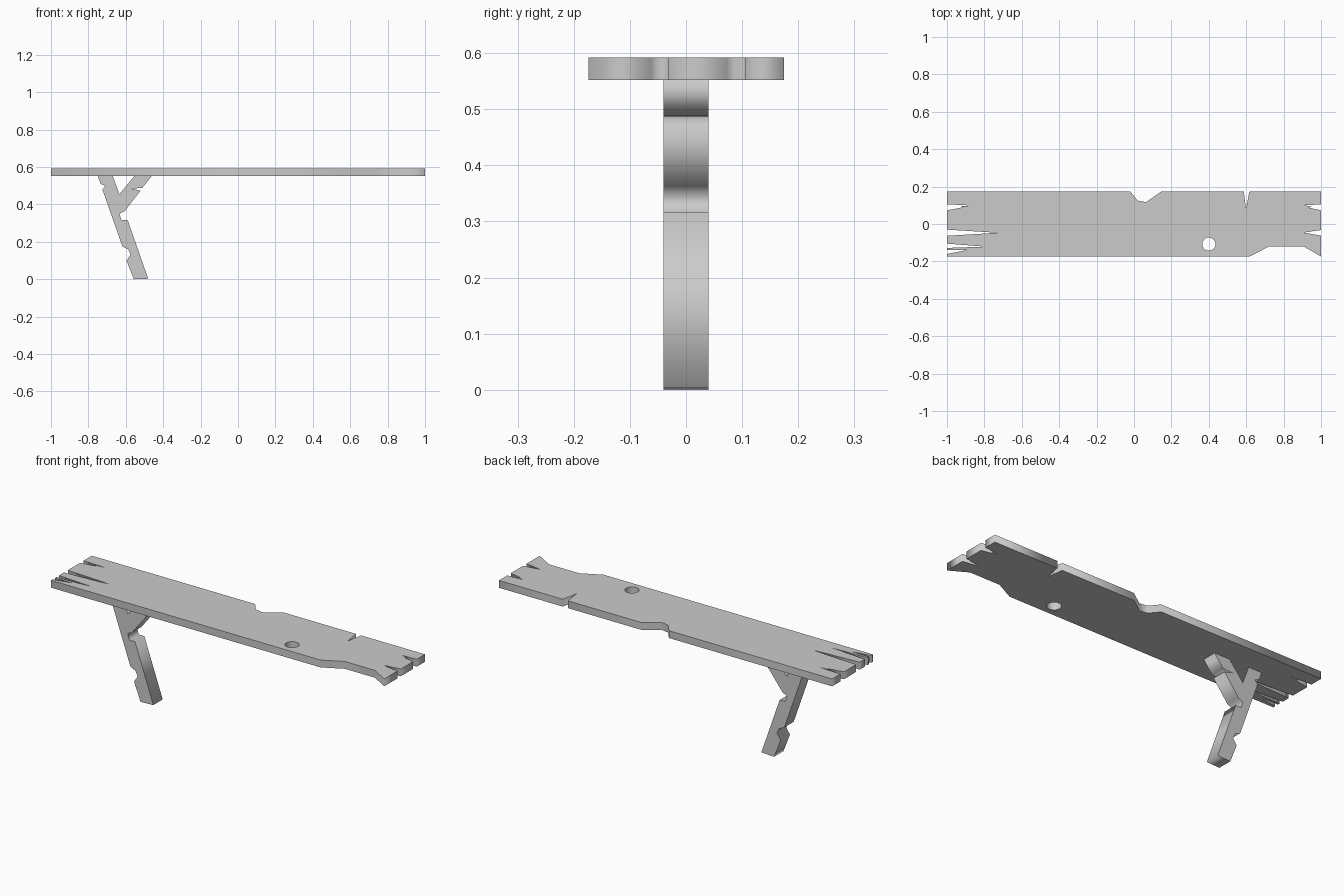
import bpy
from math import cos, sin, pi


def slab(name, loops, thickness, location=(0, 0, 0), rotation=(0, 0, 0)):
    """Flat board cut from an outline (first loop) with optional holes."""
    curve = bpy.data.curves.new(name, 'CURVE')
    curve.dimensions = '2D'
    curve.fill_mode = 'BOTH'
    curve.extrude = thickness / 2
    for pts in loops:
        sp = curve.splines.new('POLY')
        sp.points.add(len(pts) - 1)
        for p, (x, y) in zip(sp.points, pts):
            p.co = (x, y, 0, 1)
        sp.use_cyclic_u = True
    ob = bpy.data.objects.new(name, curve)
    bpy.context.collection.objects.link(ob)
    ob.location, ob.rotation_euler = location, rotation
    bpy.ops.object.select_all(action='DESELECT')
    ob.select_set(True)
    bpy.context.view_layer.objects.active = ob
    bpy.ops.object.convert(target='MESH')
    return ob


# Weathered plank: chipped long edges, split ends and a knot hole
outline = [
    (-1, 0.175), (-0.02, 0.175), (0.02, 0.125), (0.065, 0.117), (0.147, 0.175),
    (0.587, 0.175), (0.599, 0.08), (0.617, 0.175), (1, 0.175),
    # right end splits
    (1, 0.105), (0.91, 0.1), (0.95, 0.093), (0.935, 0.087), (1, 0.073),
    (1, -0.032), (0.907, -0.046), (1, -0.062), (1, -0.174),
    # front edge chip
    (0.905, -0.119), (0.725, -0.119), (0.617, -0.174), (-1, -0.174),
    # left end splits
    (-1, -0.16), (-0.895, -0.14), (-1, -0.14), (-1, -0.128), (-0.795, -0.121),
    (-1, -0.105), (-1, -0.063), (-0.73, -0.047), (-1, -0.03),
    (-1, 0.073), (-0.91, 0.09), (-0.93, 0.094), (-0.87, 0.099), (-1, 0.105),
]
knot = [(0.4 + 0.036 * cos(a), -0.108 + 0.036 * sin(a))
        for a in [(i + 0.5) * pi / 6 for i in range(12)]]
slab("plank", [outline, knot], 0.04, location=(0, 0, 0.572))

# Slanted leg with a forked brace, notched along its edges
leg = [
    (-0.75, 0.553), (-0.735, 0.51), (-0.708, 0.5), (-0.725, 0.48),
    (-0.618, 0.175), (-0.587, 0.16), (-0.574, 0.132), (-0.596, 0.1),
    (-0.557, 0), (-0.48, 0.003), (-0.59, 0.317), (-0.623, 0.317),
    (-0.634, 0.35), (-0.607, 0.363), (-0.521, 0.473), (-0.57, 0.485),
    (-0.512, 0.488), (-0.46, 0.553), (-0.553, 0.553), (-0.634, 0.455),
    (-0.67, 0.553),
]
slab("forked_leg", [leg], 0.08, rotation=(pi / 2, 0, 0))
